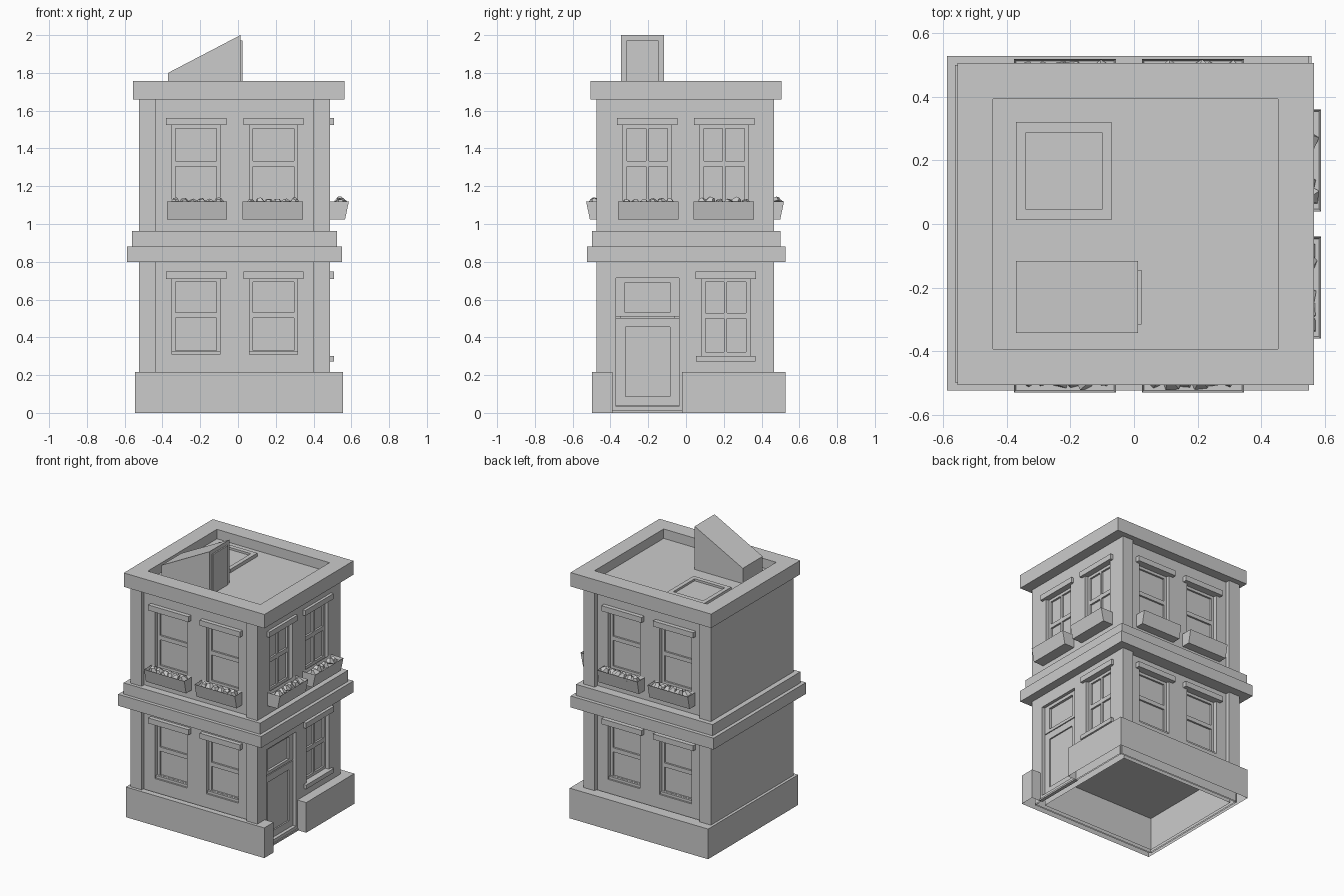
import bpy, bmesh, math, random
from mathutils import Vector, Euler

if "Cube" in bpy.data.objects:
    bpy.data.objects.remove(bpy.data.objects["Cube"])

random.seed(7)


def finish(name, bm):
    bmesh.ops.recalc_face_normals(bm, faces=bm.faces)
    me = bpy.data.meshes.new(name)
    bm.to_mesh(me)
    bm.free()
    ob = bpy.data.objects.new(name, me)
    bpy.context.collection.objects.link(ob)
    return ob


def add_box(bm, a, b):
    vs = bmesh.ops.create_cube(bm, size=1)["verts"]
    for v in vs:
        v.co = Vector([(p + q) / 2 + c * abs(q - p) for p, q, c in zip(a, b, v.co)])


def box(name, *pairs):
    bm = bmesh.new()
    for a, b in pairs:
        add_box(bm, a, b)
    return finish(name, bm)


def cut(ob, pairs):
    cutters = []
    for a, b in pairs:
        c = box("cutter", (a, b))
        m = ob.modifiers.new("cut", "BOOLEAN")
        m.operation, m.solver, m.object = "DIFFERENCE", "EXACT", c
        c.hide_render = True
        cutters.append(c)
    bpy.context.view_layer.update()
    dg = bpy.context.evaluated_depsgraph_get()
    me = bpy.data.meshes.new_from_object(ob.evaluated_get(dg))
    ob.modifiers.clear()
    ob.data = me
    for c in cutters:
        bpy.data.objects.remove(c)


def open_bottom(ob):
    bm = bmesh.new()
    bm.from_mesh(ob.data)
    low = [f for f in bm.faces if all(v.co.z < 0.001 for v in f.verts)]
    bmesh.ops.delete(bm, geom=low, context="FACES")
    bm.to_mesh(ob.data)
    bm.free()


X0, X1, Y0, Y1 = -0.525, 0.487, -0.445, 0.435


# facade coordinates: u along the wall, d outward, z up
def on(face, u, d, z):
    if face == "front":
        return (u, Y0 - d, z)
    if face == "back":
        return (u, Y1 + d, z)
    return (X1 + d, u, z)


def fpair(face, u0, u1, d0, d1, z0, z1):
    return on(face, u0, d0, z0), on(face, u1, d1, z1)


# framed panel: stiles, rails and optional middle bars
def frame(face, u0, u1, z0, z1, w, d0, d1, cols=1, mid=None):
    bars = [(u0, u0 + w, z0, z1), (u1 - w, u1, z0, z1),
            (u0 + w, u1 - w, z0, z0 + w), (u0 + w, u1 - w, z1 - w, z1)]
    if cols == 2:
        m = (u0 + u1) / 2
        bars.append((m - 0.008, m + 0.008, z0 + w, z1 - w))
    if mid:
        bars.append((u0 + w, u1 - w, mid - 0.015, mid + 0.015))
    return [fpair(face, a, b, d0, d1, c, e) for a, b, c, e in bars]


recesses = []


def window(face, uc, z0, z1):
    cols = 2 if face == "right" else 1
    u0, u1 = uc - 0.128, uc + 0.128
    recesses.append(fpair(face, u0, u1, -0.04, 0.05, z0, z1))
    box(face + "_sash", *frame(face, u0, u1, z0, z1, 0.02, -0.045, -0.027, cols, z0 + (z1 - z0) * 0.515))
    proud = 0.02 if face == "right" else 0.03
    box(face + "_lintel", fpair(face, uc - 0.16, uc + 0.16, -0.01, proud, z1 - 0.003, z1 + 0.036))
    if z0 < 1:
        if face == "right":
            box(face + "_sill", fpair(face, uc - 0.158, uc + 0.158, -0.03, 0.02, z0 - 0.03, z0))
        else:
            box(face + "_sill", fpair(face, u0, u1, -0.04, -0.012, z0, z0 + 0.018))


# tapered box with sunken top
def flower_box(face, uc):
    t = 0.1 if face == "right" else 0.084
    bm = bmesh.new()
    profile = [(0, 1.025), (t - 0.02, 1.025), (t, 1.12), (0, 1.12)]
    a, b = [[bm.verts.new(on(face, u, d, z)) for d, z in profile] for u in (uc - 0.16, uc + 0.16)]
    bm.faces.new(a)
    bm.faces.new(b)
    for i in range(4):
        j = (i + 1) % 4
        bm.faces.new((a[i], a[j], b[j], b[i]))
    bmesh.ops.recalc_face_normals(bm, faces=bm.faces)
    top = [f for f in bm.faces if f.normal.z > 0.9]
    bmesh.ops.inset_region(bm, faces=top, thickness=0.009)
    bmesh.ops.translate(bm, verts=list({v for f in top for v in f.verts}), vec=(0, 0, -0.02))
    finish(face + "_flower_box", bm)
    # angular leaf clumps
    bm = bmesh.new()
    for i in range(6):
        vs = bmesh.ops.create_cone(bm, cap_ends=True, segments=5, radius1=0.036,
                                   radius2=0.015, depth=0.035)["verts"]
        rot = Euler([random.uniform(-0.5, 0.5), random.uniform(-0.5, 0.5), random.uniform(0, 3)])
        c = Vector(on(face, uc - 0.115 + i * 0.046, random.uniform(0.042, t - 0.04),
                      random.uniform(1.11, 1.125)))
        for v in vs:
            v.co.rotate(rot)
            v.co += c
    finish(face + "_plants", bm)


# windows and flower boxes on three facades
for face in ("front", "back", "right"):
    for uc in ((-0.205, 0.202) if face == "right" else (-0.222, 0.188)):
        window(face, uc, 1.10, 1.526)
        if face == "right":
            flower_box(face, 0.2 if uc > 0 else -0.2)
        else:
            flower_box(face, uc + (0.005 if uc < 0 else -0.003))
            window(face, uc, 0.31, 0.713)
window("right", 0.21, 0.302, 0.713)

# entrance door with transom
recesses.append(fpair("right", -0.37, -0.037, -0.04, 0.05, 0.035, 0.713))
box("door", *frame("right", -0.37, -0.037, 0.037, 0.503, 0.049, -0.045, -0.022))
box("transom", fpair("right", -0.37, -0.037, -0.045, -0.022, 0.509, 0.531),
    fpair("right", -0.37, -0.037, -0.045, -0.022, 0.69, 0.713),
    fpair("right", -0.37, -0.322, -0.045, -0.022, 0.531, 0.69),
    fpair("right", -0.084, -0.037, -0.045, -0.022, 0.531, 0.69))
box("door_panel", fpair("right", -0.35, -0.06, -0.045, -0.032, 0.05, 0.515))

# main walls with hollow underside and recessed openings
walls = box("walls", ((X0, Y0, 0), (X1, Y1, 1.69)))
cut(walls, [((X0 + 0.03, Y0 + 0.03, -0.1), (X1 - 0.06, Y1 - 0.03, 0.24))] + recesses)
open_bottom(walls)

# corner pilasters
for x0, x1 in ((X0, -0.435), (0.40, X1)):
    box("front_pilaster", ((x0, -0.475, 0.2), (x1, Y0 + 0.01, 1.67)))
    box("back_pilaster", ((x0, Y1 - 0.01, 0.2), (x1, 0.467, 1.67)))

# plinth with a gap at the door
plinth = box("plinth", ((-0.545, -0.497, 0), (0.557, 0.527, 0.217)))
cut(plinth, [((X0 + 0.01, Y0 - 0.01, -0.1), (X1 - 0.01, Y1 + 0.01, 0.4)),
             ((0.4, -0.39, -0.1), (0.7, -0.02, 0.4))])
open_bottom(plinth)
box("door_step", ((0.47, -0.39, 0), (0.495, -0.02, 0.012)))

# string courses
box("lower_band", ((-0.588, -0.523, 0.80), (0.55, 0.527, 0.882)))
box("upper_band", ((-0.562, -0.498, 0.88), (0.525, 0.5, 0.962)))

# parapet around the sunken roof
parapet = box("parapet", ((-0.555, -0.506, 1.658), (0.565, 0.506, 1.758)))
cut(parapet, [((-0.443, -0.393, 1.5), (0.453, 0.393, 1.9))])

# sloping stair housing and its door
stair = bmesh.new()
pts = [(-0.37, 1.68), (0.013, 1.68), (0.013, 2.0), (-0.37, 1.80)]
rows = [[stair.verts.new((x, y, z)) for x, z in pts] for y in (-0.343, -0.117)]
for r in rows:
    stair.faces.new(r)
for i in range(4):
    j = (i + 1) % 4
    stair.faces.new((rows[0][i], rows[0][j], rows[1][j], rows[1][i]))
finish("stair_housing", stair)
box("stair_door", ((0.005, -0.315, 1.68), (0.023, -0.145, 1.972)))

# roof hatch: raised rim and lower lid
hatch = box("roof_hatch", ((-0.37, 0.013, 1.68), (-0.07, 0.32, 1.715)))
cut(hatch, [((-0.34, 0.045, 1.70), (-0.10, 0.288, 1.8))])
